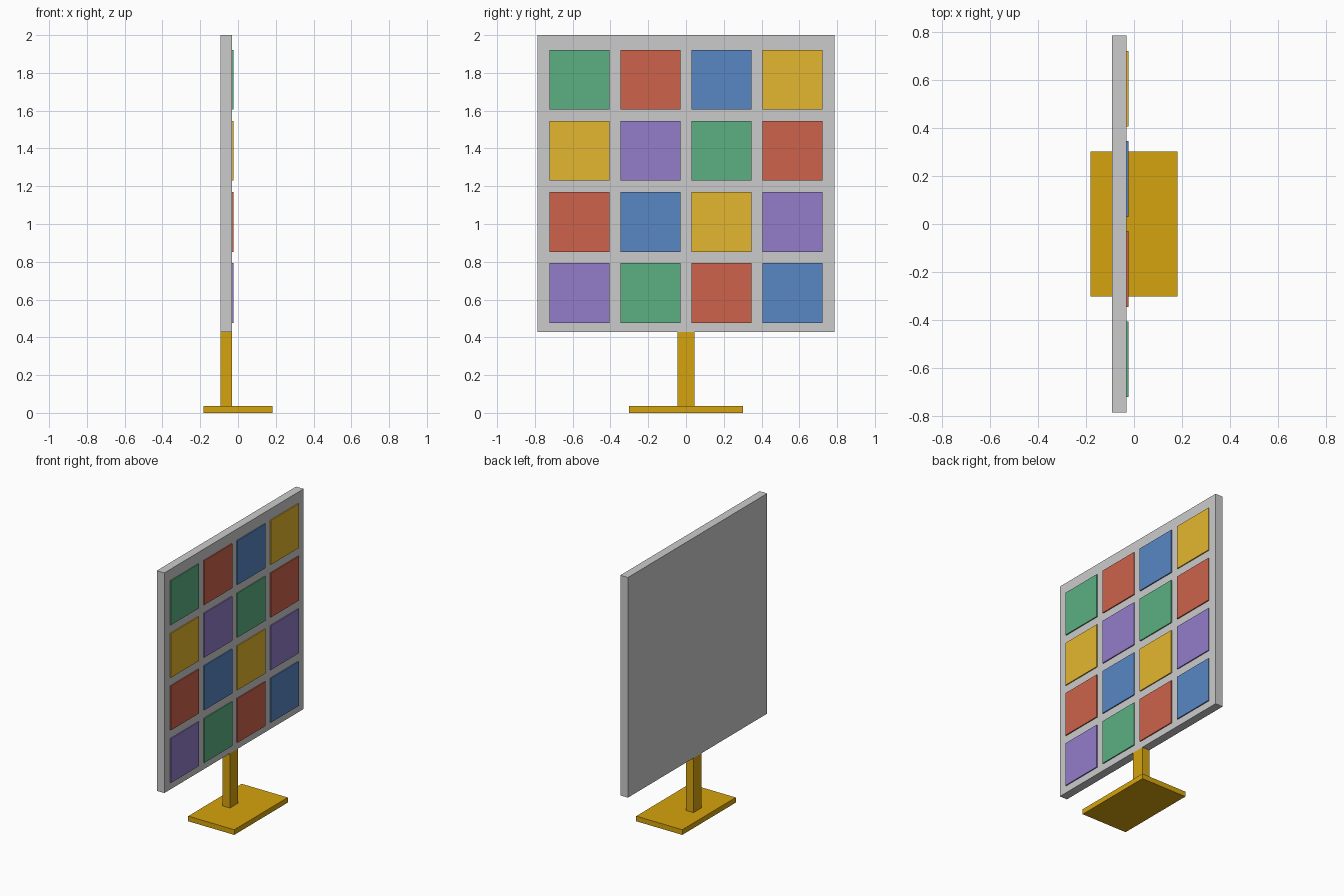
import bpy

if "Cube" in bpy.data.objects:
    bpy.data.objects.remove(bpy.data.objects["Cube"])


def material(name, rgb):
    """Material from 0-255 sRGB values."""
    mat = bpy.data.materials.new(name)
    lin = [((c / 255 + 0.055) / 1.055) ** 2.4 if c > 10 else c / 255 / 12.92 for c in rgb]
    mat.diffuse_color = (*lin, 1.0)
    mat.use_nodes = True
    mat.node_tree.nodes["Principled BSDF"].inputs["Base Color"].default_value = mat.diffuse_color
    return mat


def box(name, lo, hi, mat=None):
    """Flat-faced box between two opposite corners."""
    centre = [(a + b) / 2 for a, b in zip(lo, hi)]
    bpy.ops.mesh.primitive_cube_add(size=1, location=centre)
    obj = bpy.context.object
    obj.name = name
    obj.scale = [b - a for a, b in zip(lo, hi)]
    bpy.ops.object.transform_apply(location=False, rotation=False, scale=True)
    if mat:
        obj.data.materials.append(mat)
    return obj


mats = {
    "G": material("green", (92, 176, 130)),
    "R": material("red", (205, 98, 76)),
    "B": material("blue", (88, 134, 196)),
    "Y": material("yellow", (228, 182, 46)),
    "P": material("purple", (146, 124, 202)),
}
gold = material("stand_gold", (214, 164, 14))

BACK, FACE = -0.0915, -0.0315   # panel thickness range in x
HALF, BOTTOM, TOP = 0.7865, 0.427, 2.0

# Stand: foot plate and post
box("base_plate", (-0.182, -0.302, 0), (0.182, 0.302, 0.037), gold)
box("post", (BACK, -0.046, 0.037), (FACE, 0.046, BOTTOM), gold)

# Board
box("panel", (BACK, -HALF, BOTTOM), (FACE, HALF, TOP))

# Coloured tiles, rows listed from the top, columns from -y to +y
PITCH, SIZE = 0.376, 0.316
for row, colours in enumerate(("GRBY", "YPGR", "RBYP", "PGRB")):
    for col, key in enumerate(colours):
        y = (col - 1.5) * PITCH
        z = 1.199 + (1.5 - row) * PITCH
        h = SIZE / 2
        box(f"tile_{row + 1}_{col + 1}", (FACE - 0.003, y - h, z - h),
            (-0.0235, y + h, z + h), mats[key])
